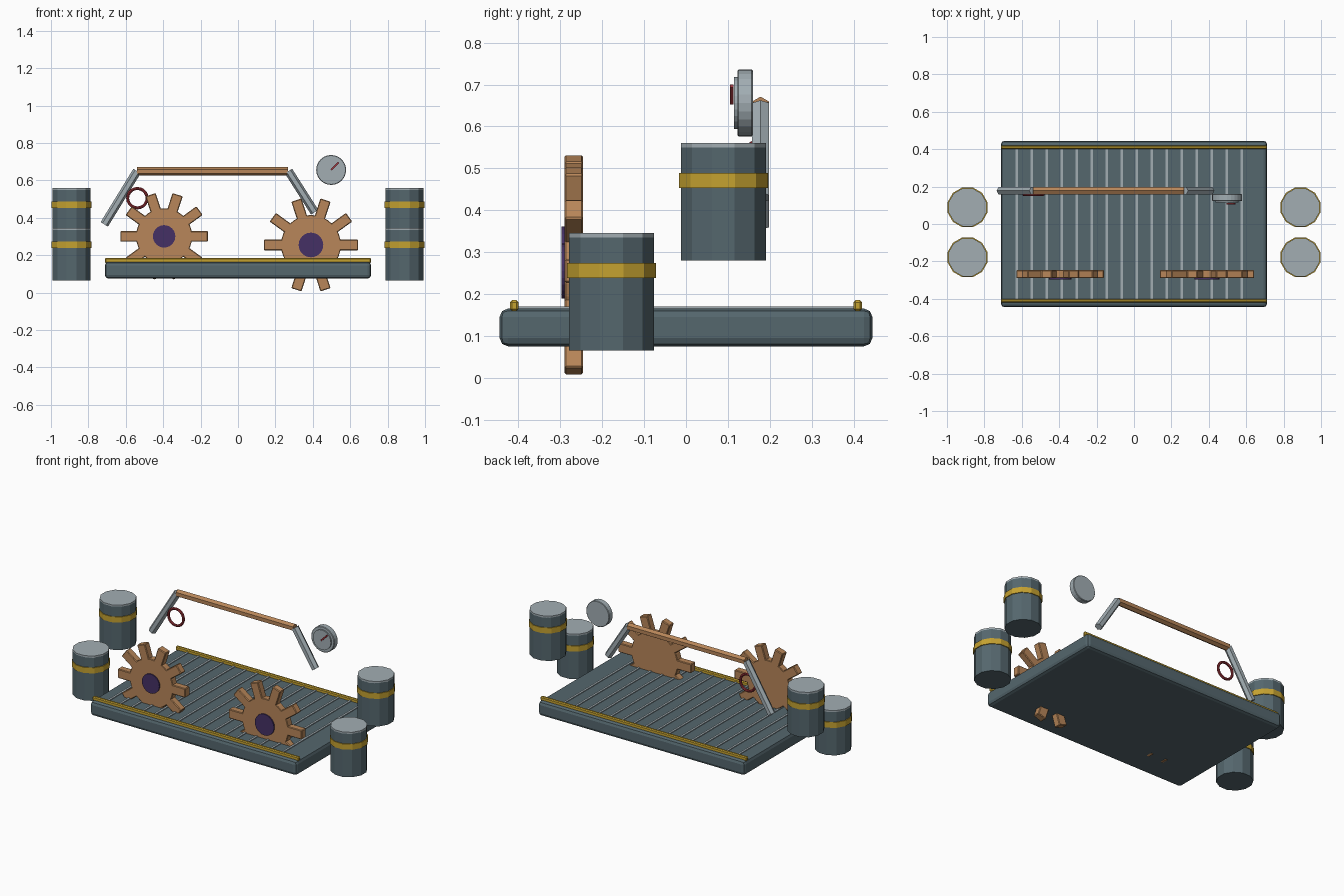
import bpy, math
from mathutils import Vector

old = bpy.data.objects.get("Cube")
if old:
    bpy.data.objects.remove(old, do_unlink=True)


def make_material(name, rgb):
    m = bpy.data.materials.new(name)
    m.use_nodes = True
    m.diffuse_color = (*rgb, 1)
    m.node_tree.nodes["Principled BSDF"].inputs["Base Color"].default_value = (*rgb, 1)
    return m


SLATE = make_material("slate steel", (0.09, 0.135, 0.155))
STEEL = make_material("light steel", (0.36, 0.42, 0.45))
COPPER = make_material("copper", (0.48, 0.24, 0.10))
BRASS = make_material("brass yellow", (0.56, 0.36, 0.03))
PURPLE = make_material("dark purple", (0.06, 0.03, 0.13))
RED = make_material("dark red", (0.35, 0.035, 0.045))
FRONT = (math.pi / 2, 0, 0)


def finish(name, mat, bevel=0, segments=1):
    o = bpy.context.object
    o.name = name
    o.data.materials.append(mat)
    if bevel:
        b = o.modifiers.new("bevel", "BEVEL")
        b.width, b.segments = bevel, segments
    return o


def box(name, mat, loc, size, rot=(0, 0, 0), bevel=0, segments=1):
    bpy.ops.mesh.primitive_cube_add(size=1, location=loc, rotation=rot)
    bpy.context.object.scale = size
    bpy.ops.object.transform_apply(location=False, rotation=False, scale=True)
    return finish(name, mat, bevel, segments)


def cylinder(name, mat, loc, r, depth, sides, rot=(0, 0, 0), bevel=0):
    bpy.ops.mesh.primitive_cylinder_add(vertices=sides, radius=r, depth=depth,
                                        location=loc, rotation=rot)
    return finish(name, mat, bevel)


def pipe(name, mat, a, b, r=0.023):
    a, b = Vector(a), Vector(b)
    tilt = (b - a).to_track_quat("Z", "Y").to_euler()
    return cylinder(name, mat, (a + b) / 2, r, (b - a).length, 6, tilt)


# Deck with thin ribs and edge rails
box("deck", SLATE, (0, 0, 0.12), (1.424, 0.89, 0.09), bevel=0.02, segments=2)
for i in range(16):
    box("deck_rib", STEEL, (-0.628 + i * 0.0802, 0, 0.165), (0.013, 0.81, 0.01))
for side in (-1, 1):
    box("edge_rail", BRASS, (0, side * 0.41, 0.172), (1.424, 0.02, 0.026), bevel=0.005)

# Barrels: a low front one and a high rear one on each side
for side in (-1, 1):
    for y, z in ((-0.178, 0.065), (0.089, 0.28)):
        x, turn = side * 0.89, (0, 0, math.radians(15))
        cylinder("barrel", SLATE, (x, y, z + 0.135), 0.105, 0.27, 12, turn)
        cylinder("barrel_lid", STEEL, (x, y, z + 0.274), 0.105, 0.012, 12, turn)
        cylinder("barrel_band", BRASS, (x, y, z + 0.191), 0.110, 0.035, 12, turn)


# Gears with ten block teeth and a coloured hub
def gear(x, z, r, reach, hub):
    y = -0.268
    cylinder("gear_disc", COPPER, (x, y, z), r, 0.044, 32, FRONT, 0.003)
    length = reach - r + 0.01
    mid = reach - length / 2
    for i in range(10):
        a = i * math.tau / 10
        box("gear_tooth", COPPER, (x + mid * math.cos(a), y, z + mid * math.sin(a)),
            (length, 0.044, 0.057), (0, -a, 0), 0.004)
    cylinder("gear_hub", PURPLE, (x, y - 0.02, z), hub, 0.018, 24, FRONT)


gear(-0.395, 0.301, 0.15, 0.234, 0.06)
gear(0.39, 0.255, 0.16, 0.252, 0.066)

# Overhead pipe run
PY = 0.178
pipe("top_pipe", COPPER, (-0.54, PY, 0.648), (0.268, PY, 0.648))
pipe("right_pipe", STEEL, (-0.54, PY, 0.65), (-0.715, PY, 0.365))
pipe("left_pipe", STEEL, (0.27, PY, 0.65), (0.41, PY, 0.43))

# Valve wheel
bpy.ops.mesh.primitive_torus_add(major_radius=0.052, minor_radius=0.008, major_segments=20,
                                 minor_segments=8, location=(-0.538, 0.158, 0.505),
                                 rotation=FRONT)
finish("valve_wheel", RED)

# Pressure gauge with needle
cylinder("gauge_case", STEEL, (0.498, 0.141, 0.656), 0.08, 0.037, 24, FRONT, 0.003)
cylinder("gauge_face", STEEL, (0.498, 0.12, 0.656), 0.062, 0.01, 24, FRONT)
box("gauge_needle", RED, (0.518, 0.109, 0.676), (0.058, 0.008, 0.009),
    (0, -math.radians(45), 0))
